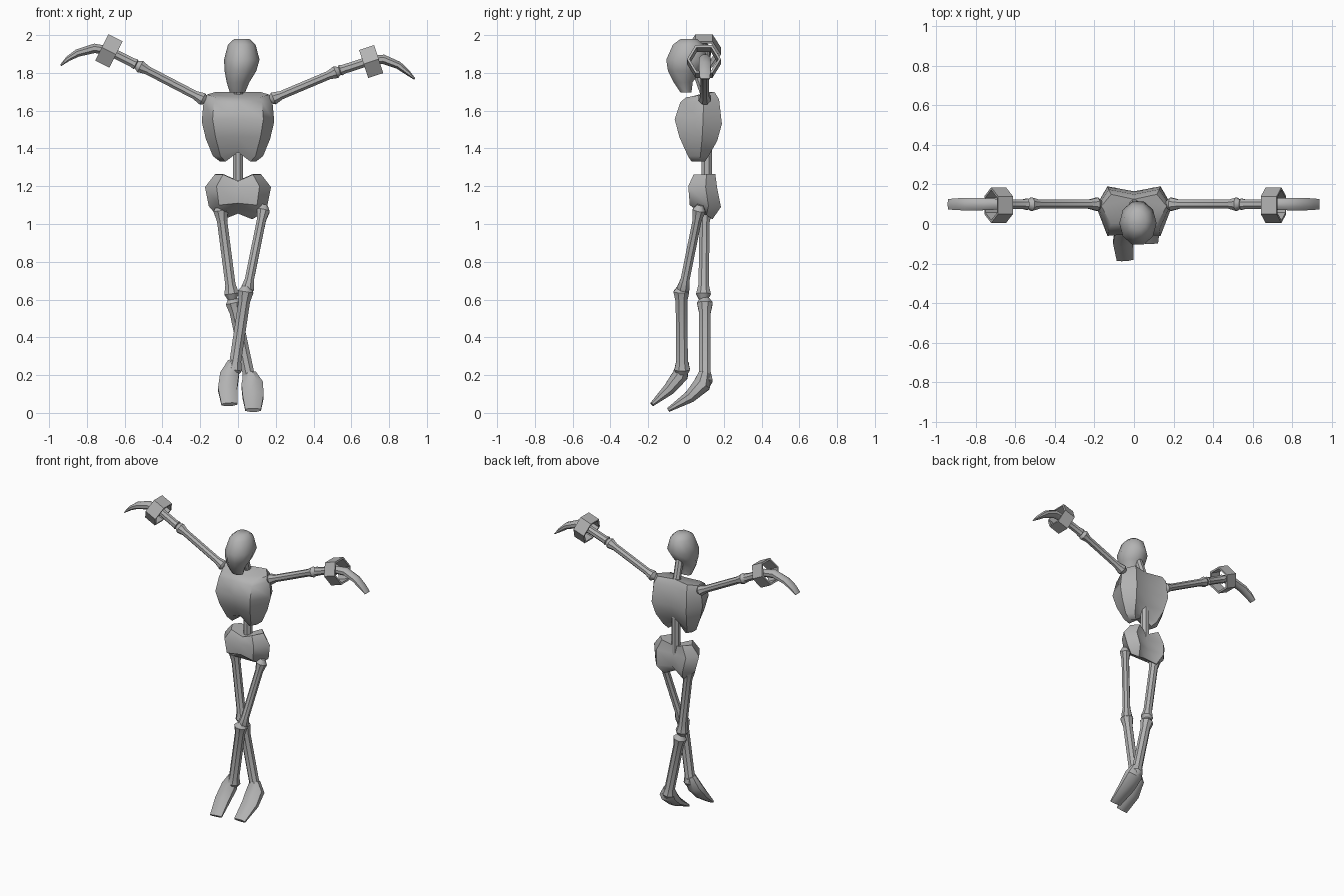
import bpy, bmesh, math
from mathutils import Vector

cube = bpy.data.objects.get("Cube")
if cube:
    bpy.data.objects.remove(cube, do_unlink=True)

grey = bpy.data.materials.new("bone_grey")
grey.use_nodes = True
COLOR = (0.45, 0.45, 0.45, 1)
grey.diffuse_color = COLOR
grey.node_tree.nodes["Principled BSDF"].inputs["Base Color"].default_value = COLOR


def loft(name, rings, angle=40, closed=False):
    """Skin a list of equal-length point rings into a solid."""
    bm = bmesh.new()
    rows = [[bm.verts.new(p) for p in ring] for ring in rings]
    pairs = list(zip(rows, rows[1:]))
    if closed:
        pairs.append((rows[-1], rows[0]))
    else:
        bm.faces.new(rows[0])
        bm.faces.new(rows[-1])
    for a, b in pairs:
        for i in range(len(a)):
            j = (i + 1) % len(a)
            bm.faces.new((a[i], a[j], b[j], b[i]))
    bmesh.ops.recalc_face_normals(bm, faces=bm.faces)
    mesh = bpy.data.meshes.new(name)
    bm.to_mesh(mesh)
    bm.free()
    mesh.materials.append(grey)
    ob = bpy.data.objects.new(name, mesh)
    bpy.context.collection.objects.link(ob)
    bpy.ops.object.select_all(action="DESELECT")
    ob.select_set(True)
    bpy.context.view_layer.objects.active = ob
    bpy.ops.object.shade_smooth_by_angle(angle=math.radians(angle))
    return ob


def tube(name, path, sizes, side=Vector((1, 0, 0)), sides=8):
    """Sweep an ellipse along a path; sizes are (across side, thickness)."""
    path = [Vector(p) for p in path]
    rings = []
    for i, p in enumerate(path):
        t = (path[min(i + 1, len(path) - 1)] - path[max(i - 1, 0)]).normalized()
        u = (side - t * side.dot(t)).normalized()
        v = t.cross(u)
        a, b = sizes[i]
        angles = [2 * math.pi * (k + 0.5) / sides for k in range(sides)]
        rings.append([p + u * a * math.cos(k) + v * b * math.sin(k) for k in angles])
    return loft(name, rings)


def bone(name, start, end, r, shaft=0.7, side=Vector((1, 0, 0))):
    """Limb bone with a knob at each end."""
    a, b = Vector(start), Vector(end)
    steps = ((0, 0.5), (0.06, 1), (0.17, shaft), (0.84, shaft), (0.94, 1), (1, 0.6))
    tube(name, [a.lerp(b, t) for t, _ in steps], [(r * s, r * s) for _, s in steps], side)


def trunk(name, sections, notch, inner):
    """Mirrored torso block; lift moves the centre line up or down."""
    rings = []
    for zf, zb, w, yf, yb, lift in sections:
        zm, ym = (zf + zb) / 2, yf * 0.4 + yb * 0.6
        half = [(inner * w, yf, zf), (w, ym, zm), (inner * w, yb, zb)]
        ring = [(0, yf + notch * 0.4, zf + lift)] + half + [(0, yb - notch, zb + lift)]
        rings.append(ring + [(-x, y, z) for x, y, z in reversed(half)])
    loft(name, rings, 50)


# Torso
trunk("ribcage", [
    (1.67, 1.70, 0.165, 0.00, 0.15, 0),
    (1.645, 1.66, 0.182, -0.03, 0.175, 0),
    (1.555, 1.53, 0.192, -0.06, 0.19, 0),
    (1.46, 1.44, 0.17, -0.035, 0.165, 0),
    (1.36, 1.36, 0.133, 0.01, 0.12, 0.03),
    (1.33, 1.33, 0.095, 0.03, 0.10, 0.05)], 0.025, 0.7)
trunk("pelvis", [
    (1.262, 1.265, 0.122, 0.04, 0.155, -0.035),
    (1.20, 1.19, 0.175, 0.012, 0.165, -0.01),
    (1.10, 1.09, 0.155, 0.02, 0.185, 0.01),
    (1.07, 1.025, 0.115, 0.06, 0.14, 0.03)], 0.03, 0.65)
tube("spine", [(0, 0.11, 1.17), (0, 0.11, 1.45)], [(0.03, 0.03)] * 2)
tube("neck", [(0, 0.11, 1.66), (0.01, 0.05, 1.83)], [(0.026, 0.026)] * 2)

# Head: skull tapering to the jaw
skull = [(0.02, 0.015, 1.98, 0.04, 0.045), (0.02, 0.012, 1.95, 0.073, 0.085),
         (0.02, 0.005, 1.87, 0.094, 0.115), (0.013, -0.01, 1.81, 0.084, 0.09),
         (0.0, -0.015, 1.75, 0.06, 0.053), (-0.003, 0.0, 1.695, 0.04, 0.03)]
loft("head", [[(x + a * math.cos(k * math.pi / 5), y + b * math.sin(k * math.pi / 5), z)
               for k in range(10)] for x, y, z, a, b in skull], 50)

# Legs, crossed at the shins
bone("left_thigh", (0.14, 0.075, 1.10), (0.045, -0.02, 0.63), 0.037)
bone("left_shin", (0.045, -0.025, 0.67), (-0.025, -0.02, 0.20), 0.045, 0.74)
tube("left_foot", [(-0.025, -0.015, 0.27), (-0.045, -0.03, 0.20), (-0.055, -0.09, 0.125),
                   (-0.045, -0.18, 0.045)],
     [(0.03, 0.035), (0.054, 0.045), (0.055, 0.035), (0.046, 0.012)])
bone("right_thigh", (-0.095, 0.10, 1.10), (-0.03, 0.092, 0.60), 0.042)
bone("right_shin", (-0.03, 0.10, 0.61), (0.07, 0.10, 0.14), 0.045, 0.74)
tube("right_foot", [(0.062, 0.10, 0.21), (0.075, 0.085, 0.15), (0.08, 0.02, 0.085),
                    (0.08, -0.095, 0.015)],
     [(0.035, 0.035), (0.062, 0.05), (0.06, 0.035), (0.045, 0.012)])

# Arms: shoulder, elbow, wrist and curved hand, with a six-sided cuff
Y = Vector((0, 1, 0))
arms = {
    "left": ((0.165, 1.655), (0.54, 1.813), (0.70, 1.865), (0.705, 1.86),
             ((0.69, 1.865), (0.77, 1.872), (0.85, 1.84), (0.90, 1.80), (0.935, 1.768))),
    "right": ((-0.165, 1.65), (-0.54, 1.845), (-0.68, 1.915), (-0.684, 1.916),
              ((-0.67, 1.915), (-0.76, 1.93), (-0.85, 1.905), (-0.90, 1.875), (-0.938, 1.84))),
}
for label, (shoulder, elbow, wrist, cuff, hand) in arms.items():
    s, e, w, c = [Vector((x, 0.1, z)) for x, z in (shoulder, elbow, wrist, cuff)]
    bone(label + "_upper_arm", s, e, 0.036, 0.68, Y)
    bone(label + "_forearm", e - (w - e) * 0.05, w, 0.031, 0.85, Y)
    tube(label + "_hand", [(x, 0.1, z) for x, z in hand],
         [(0.028, 0.025), (0.033, 0.027), (0.034, 0.022), (0.032, 0.015), (0.028, 0.005)], Y)
    axis = (w - e).normalized()
    up = axis.cross(Y)
    rings = []
    for k in range(6):
        d = Y * math.cos(k * math.pi / 3) + up * math.sin(k * math.pi / 3)
        rings.append([c - Y * 0.005 + axis * h + d * r for h, r in
                      ((-0.042, 0.09), (0.042, 0.09), (0.042, 0.076), (-0.042, 0.076))])
    loft(label + "_cuff", rings, 20, closed=True)
